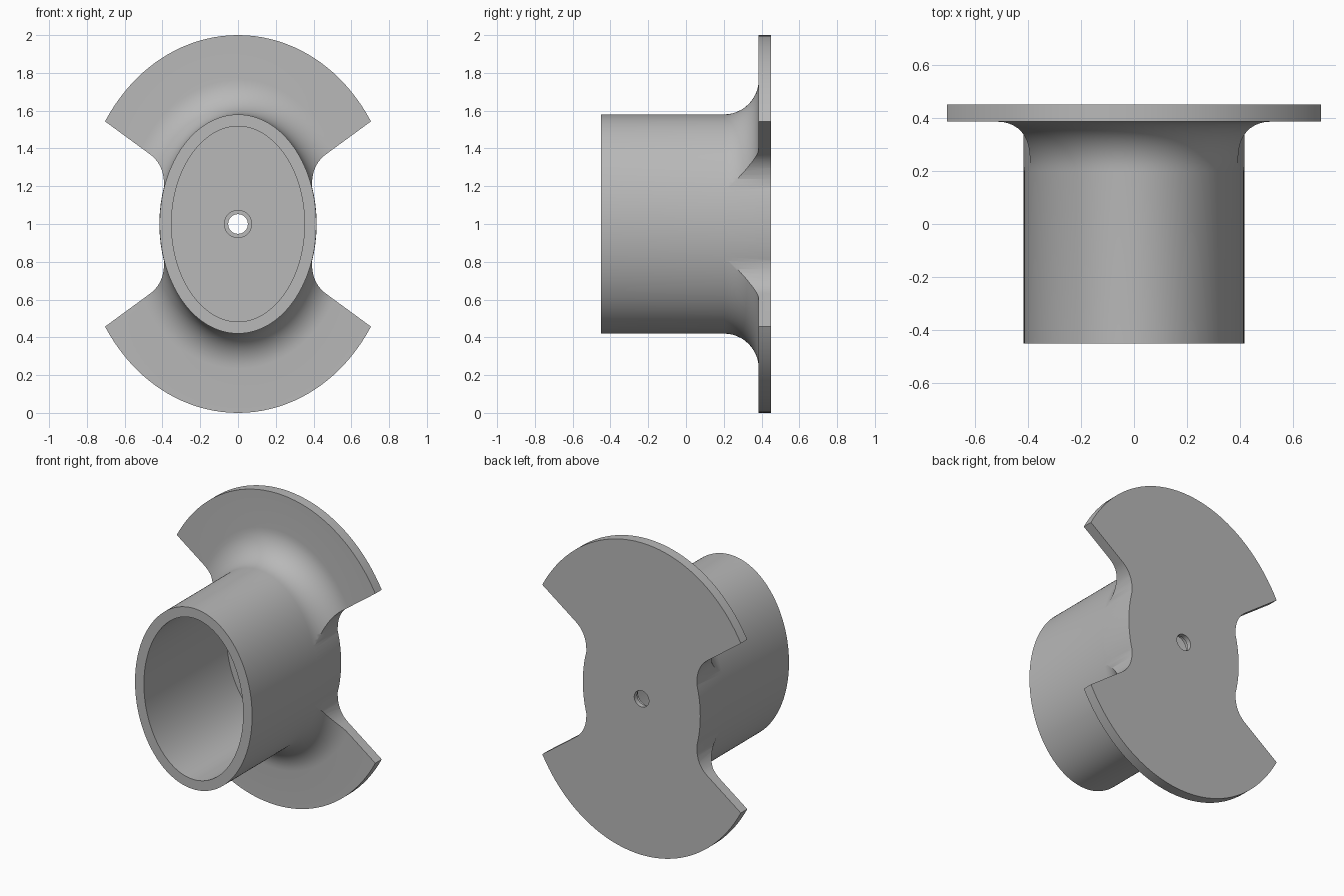
import bpy, bmesh, math

if "Cube" in bpy.data.objects:
    bpy.data.objects.remove(bpy.data.objects["Cube"])

SEG = 144
A, B = 0.415, 0.58            # half axes of the oval tube
FRONT, FACE, BACK = -0.45, 0.385, 0.45
FILLET, FLANGE, WALL = 0.185, 0.42, 0.063

grey = bpy.data.materials.new("plain grey")
grey.use_nodes = True
grey.diffuse_color = (0.48, 0.48, 0.48, 1)
grey.node_tree.nodes["Principled BSDF"].inputs["Base Color"].default_value = (0.48, 0.48, 0.48, 1)


def oval(d, y):
    """Ring offset outward by d from the tube outline."""
    ring = []
    for i in range(SEG):
        t = math.tau * i / SEG
        c, s = math.cos(t), math.sin(t)
        n = math.hypot(c / A, s / B)
        ring.append((A * c + d * c / A / n, y, 1 + B * s + d * s / B / n))
    return ring


def circle(r, y):
    return [(r * math.cos(math.tau * i / SEG), y, 1 + r * math.sin(math.tau * i / SEG))
            for i in range(SEG)]


def finish(name, bm):
    bmesh.ops.recalc_face_normals(bm, faces=bm.faces)
    mesh = bpy.data.meshes.new(name)
    bm.to_mesh(mesh)
    bm.free()
    mesh.materials.append(grey)
    obj = bpy.data.objects.new(name, mesh)
    bpy.context.collection.objects.link(obj)
    return obj


# Cup and flange: one closed loft, outside first, then the bolt hole and the inside
rings = [oval(0, FRONT)]
for k in range(13):
    a = math.pi / 2 * k / 12
    rings.append(oval(FILLET * (1 - math.cos(a)), FACE - FILLET + FILLET * math.sin(a)))
rings += [oval(FLANGE, FACE), oval(FLANGE, BACK),
          circle(0.052, BACK), circle(0.052, 0.42),
          circle(0.072, 0.42), circle(0.072, FACE),
          oval(-WALL, FACE), oval(-WALL, FRONT)]
bm = bmesh.new()
loops = [[bm.verts.new(p) for p in ring] for ring in rings]
for j, lower in enumerate(loops):
    upper = loops[(j + 1) % len(loops)]
    for i in range(SEG):
        n = (i + 1) % SEG
        bm.faces.new((lower[i], lower[n], upper[n], upper[i]))
body = finish("flanged_cup", bm)

# Side notch outline: straight edge, rounded corner, then along the tube
start, corner, end = (0.466, 0.369), (0.387, 0.311), (0.392, 0.195)
half = [(1.0, 0.76)]
for k in range(11):
    t = k / 10
    half.append(tuple((1 - t) ** 2 * p + 2 * t * (1 - t) * q + t * t * r
                      for p, q, r in zip(start, corner, end)))
for k in range(1, 8):
    z = end[1] * (1 - k / 8)
    half.append((A * 1.003 * math.sqrt(1 - (z / B) ** 2), z))
outline = half + [(A * 1.003, 0)] + [(x, -z) for x, z in reversed(half)]

for side, label in ((1, "left"), (-1, "right")):
    bm = bmesh.new()
    face = bm.faces.new([bm.verts.new((side * x, 0.15, 1 + z)) for x, z in outline])
    grown = bmesh.ops.extrude_face_region(bm, geom=[face])["geom"]
    bmesh.ops.translate(bm, vec=(0, 0.5, 0),
                        verts=[v for v in grown if isinstance(v, bmesh.types.BMVert)])
    cutter = finish(label + "_notch_cutter", bm)
    cutter.hide_render = True
    cutter.hide_set(True)
    cut = body.modifiers.new(label + "_notch", "BOOLEAN")
    cut.operation = "DIFFERENCE"
    cut.solver = "EXACT"
    cut.object = cutter

# Apply the notches, remove the cutters and smooth the curved walls
bpy.context.view_layer.objects.active = body
body.select_set(True)
for name in [m.name for m in body.modifiers]:
    bpy.ops.object.modifier_apply(modifier=name)
for label in ("left", "right"):
    bpy.data.objects.remove(bpy.data.objects[label + "_notch_cutter"])
bpy.ops.object.shade_smooth_by_angle(angle=math.radians(30))
